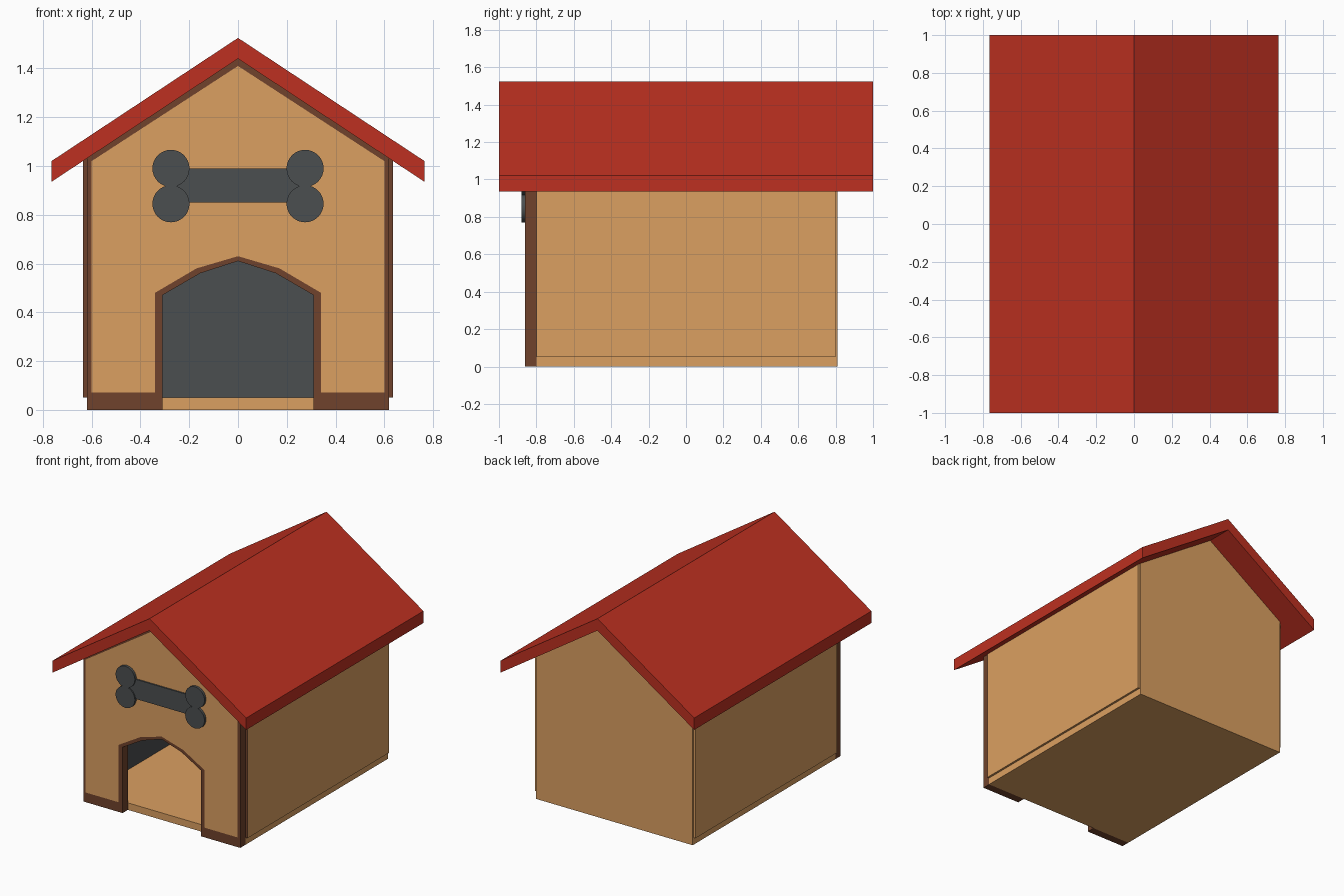
import bpy, bmesh, math
from mathutils import Vector

if "Cube" in bpy.data.objects:
    bpy.data.objects.remove(bpy.data.objects["Cube"])


def material(name, rgb):
    m = bpy.data.materials.new(name)
    m.diffuse_color = (*rgb, 1)
    m.use_nodes = True
    m.node_tree.nodes["Principled BSDF"].inputs["Base Color"].default_value = m.diffuse_color
    return m


WOOD = material("wood", (0.71, 0.35, 0.12))
RED = material("roof_red", (0.51, 0.03, 0.015))
BROWN = material("trim_brown", (0.16, 0.055, 0.025))
DARK = material("dark_grey", (0.07, 0.077, 0.08))


def mirrored(half):
    """Complete a right-hand (x, z) outline that starts and ends near x = 0."""
    return half + [(-x, z) for x, z in reversed(half) if x > 0]


def prism(name, outline, y0, y1, mat, painted=()):
    """Extrude an (x, z) outline from y0 to y1; painted = (direction, material) pairs."""
    bm = bmesh.new()
    face = bm.faces.new([bm.verts.new((x, y0, z)) for x, z in outline])
    if y1 != y0:
        ext = bmesh.ops.extrude_face_region(bm, geom=[face], use_keep_orig=True)
        moved = [v for v in ext["geom"] if isinstance(v, bmesh.types.BMVert)]
        bmesh.ops.translate(bm, verts=moved, vec=(0, y1 - y0, 0))
        bmesh.ops.recalc_face_normals(bm, faces=bm.faces)
    else:
        face.normal_update()
        if face.normal.y > 0:
            face.normal_flip()
    bm.normal_update()
    for f in bm.faces:
        for i, (d, _) in enumerate(painted):
            if f.normal.dot(Vector(d)) > 0.9:
                f.material_index = i + 1
    me = bpy.data.meshes.new(name)
    bm.to_mesh(me)
    bm.free()
    for m in [mat] + [p[1] for p in painted]:
        me.materials.append(m)
    ob = bpy.data.objects.new(name, me)
    bpy.context.collection.objects.link(ob)
    return ob


def under_roof(x):
    return 1.44 - 0.66 * abs(x)


# Floor slab
prism("floor", mirrored([(0.62, 0), (0.62, 0.05)]), -0.80, 0.81, WOOD)

# Side walls, dark inside, with brown front ends
for side, s in (("right", 1), ("left", -1)):
    wall = [(0.60, 0.05), (0.635, 0.05), (0.635, under_roof(0.635)), (0.60, under_roof(0.60))]
    prism(side + "_wall", [(s * x, z) for x, z in wall], -0.80, 0.80, WOOD,
          [((-s, 0, 0), DARK), ((0, -1, 0), BROWN)])

# Back wall, dark inside
prism("back_wall", mirrored([(0.62, 0.05), (0.62, under_roof(0.62)), (0, 1.44)]),
      0.775, 0.81, WOOD, [((0, -1, 0), DARK)])

# Front wall frame with the doorway cut from its outline
door = [(0, 0.61), (0.155, 0.56), (0.31, 0.47), (0.31, 0)]
prism("front_frame", mirrored(door + [(0.62, 0), (0.62, under_roof(0.62)), (0, 1.44)]),
      -0.86, -0.80, BROWN, [((0, 1, 0), DARK)])

# Front wood panel, leaving a brown border
border = [(0, 0.63), (0.17, 0.58), (0.34, 0.48), (0.34, 0.07)]
prism("front_panel", mirrored(border + [(0.60, 0.07), (0.60, 1.02), (0, 1.41)]),
      -0.862, -0.862, WOOD)

# Roof
prism("roof", mirrored([(0, 1.44), (0.765, 0.935), (0.765, 1.02), (0, 1.525)]),
      -1, 1, RED)

# Bone sign: bar and four round knobs
prism("bone_bar", mirrored([(0.25, 0.85), (0.25, 0.99)]), -0.872, -0.86, DARK)
for sx, side in ((1, "right"), (-1, "left")):
    for cz, level in ((0.99, "upper"), (0.845, "lower")):
        ring = [(sx * 0.275 + 0.076 * math.cos(a), cz + 0.076 * math.sin(a))
                for a in (i * math.tau / 32 for i in range(32))]
        knob = prism(f"bone_knob_{level}_{side}", ring, -0.88, -0.86, DARK)
        bpy.ops.object.select_all(action='DESELECT')
        knob.select_set(True)
        bpy.context.view_layer.objects.active = knob
        bpy.ops.object.shade_smooth_by_angle()
